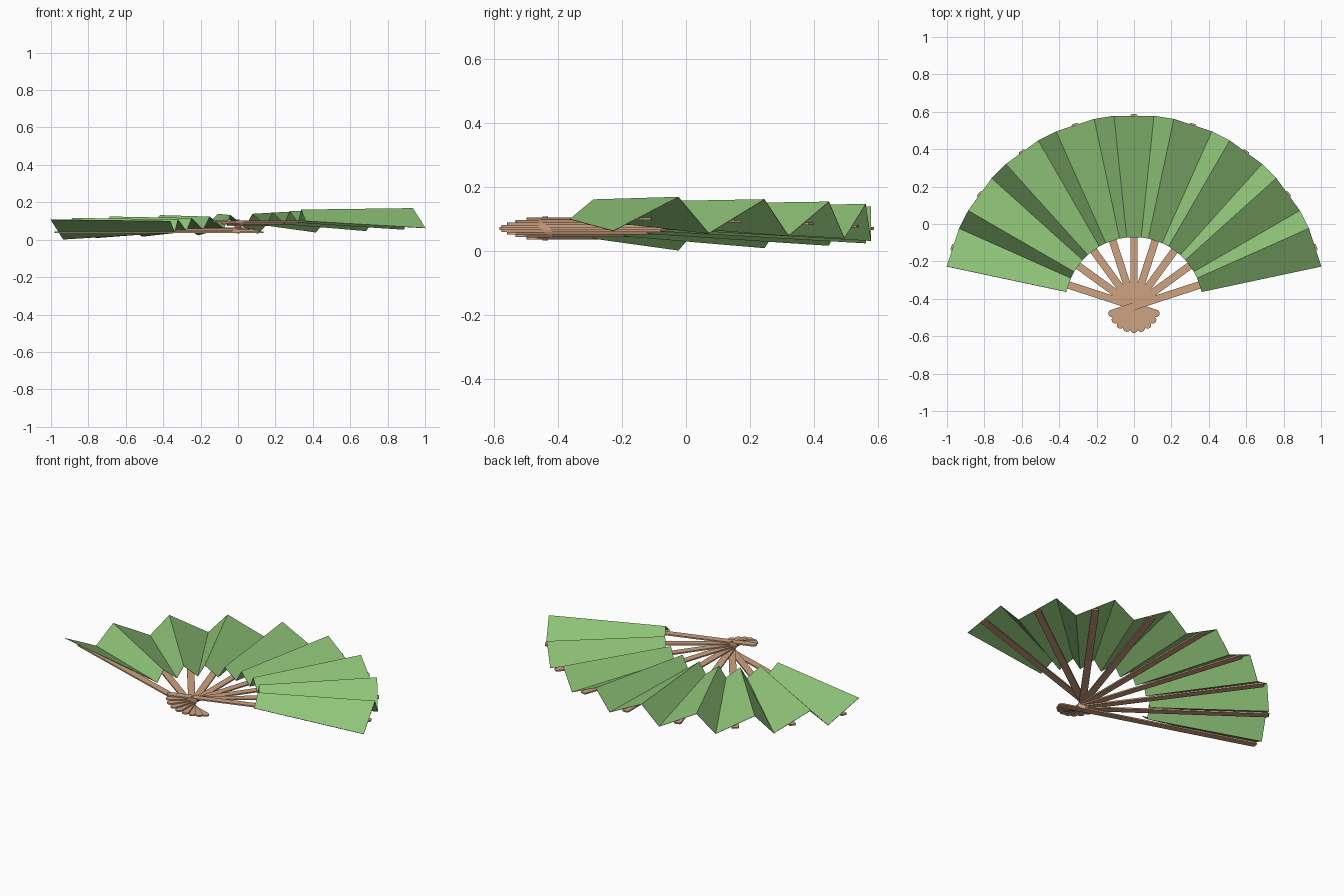
import bpy, bmesh
from math import sin, cos, pi, radians

cube = bpy.data.objects.get("Cube")
if cube:
    bpy.data.objects.remove(cube)

PIVOT_Y = -0.44
STICKS = 9
STEP = radians(18)      # angle between sticks
HALF = radians(6)       # half angle of one wide pleat
DROP = 0.0075           # each stick lies this much below its neighbour


def material(name, rgb):
    mat = bpy.data.materials.new(name)
    mat.use_nodes = True
    mat.diffuse_color = (*rgb, 1)
    mat.node_tree.nodes["Principled BSDF"].inputs["Base Color"].default_value = (*rgb, 1)
    return mat


green = material("leaf_green", (0.28, 0.56, 0.19))
wood = material("light_wood", (0.62, 0.36, 0.22))


def finish(name, bm, mat):
    mesh = bpy.data.meshes.new(name)
    bm.to_mesh(mesh)
    bm.free()
    mesh.materials.append(mat)
    obj = bpy.data.objects.new(name, mesh)
    bpy.context.collection.objects.link(obj)
    return obj


def polar(r, a, z):
    return (r * sin(a), PIVOT_Y + r * cos(a), z)


def stick_angle(i):
    return (STICKS // 2 - i) * STEP


# Pleated leaf: each stick carries a wide sloping pleat, joined by steep ones
bm = bmesh.new()
rows = []
for i in range(STICKS):
    for side, z_in, z_out in ((1, 0.099, 0.062), (-1, 0.160, 0.168)):
        a = stick_angle(i) + side * HALF
        rows.append([bm.verts.new(polar(0.37, a, z_in - i * DROP)),
                     bm.verts.new(polar(1.024, a, z_out - i * DROP))])
for p, q in zip(rows, rows[1:]):
    bm.faces.new((p[0], p[1], q[1], q[0]))
bmesh.ops.recalc_face_normals(bm, faces=bm.faces)
if sum(f.normal.z for f in bm.faces) < 0:
    bmesh.ops.reverse_faces(bm, faces=bm.faces)
leaf = finish("pleated_leaf", bm, green)
thin = leaf.modifiers.new("paper_thickness", 'SOLIDIFY')
thin.thickness = 0.002
thin.offset = 0


# Sticks: flat slats with a rounded tail and softly rounded tip
def stick(i):
    w, thick, tail, tip = 0.02, 0.008, 0.143, 1.027
    outline = [(-w * cos(t), w - tail - w * sin(t))
               for t in (pi * n / 8 for n in range(9))]
    outline += [(w, tip - 0.008), (w - 0.006, tip), (0.006 - w, tip), (-w, tip - 0.008)]
    bm = bmesh.new()
    face = bm.faces.new([bm.verts.new((x, y, -thick / 2)) for x, y in outline])
    geom = bmesh.ops.extrude_face_region(bm, geom=[face])["geom"]
    bmesh.ops.translate(bm, vec=(0, 0, thick),
                        verts=[v for v in geom if isinstance(v, bmesh.types.BMVert)])
    bmesh.ops.recalc_face_normals(bm, faces=bm.faces)
    obj = finish(f"stick_{i + 1}", bm, wood)
    obj.location = (0, PIVOT_Y, 0.10 - i * DROP)
    obj.rotation_euler.z = -stick_angle(i)


for i in range(STICKS):
    stick(i)

# Pivot pin through all the sticks
bm = bmesh.new()
bmesh.ops.create_cone(bm, cap_ends=True, segments=16, radius1=0.009, radius2=0.009, depth=0.074)
pin = finish("pivot_pin", bm, wood)
pin.location = (0, PIVOT_Y, 0.07)
